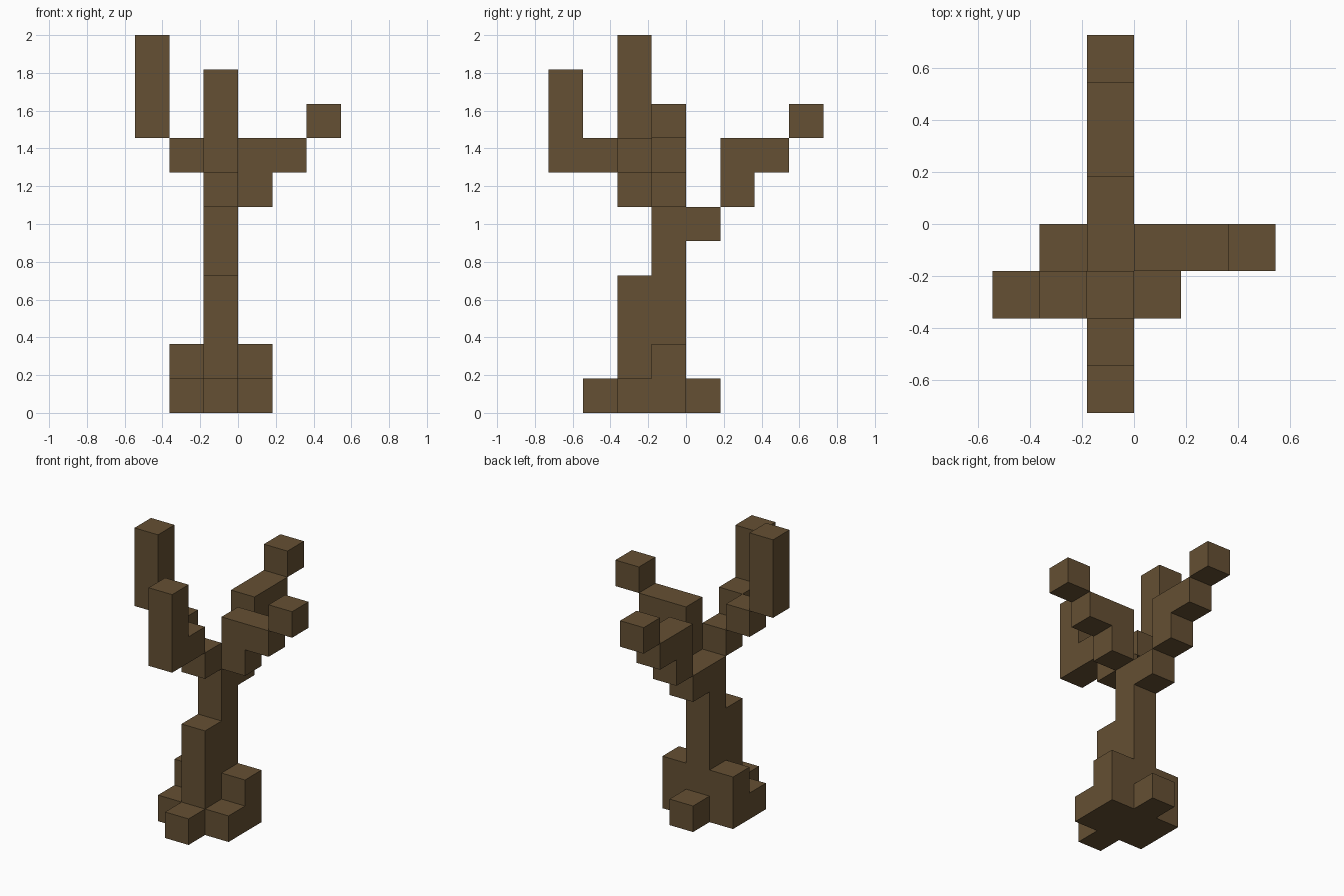
import bpy, bmesh
from mathutils import Vector
from itertools import product

cube = bpy.data.objects.get("Cube")
if cube:
    bpy.data.objects.remove(cube, do_unlink=True)

U = 2 / 11  # edge of one block

bark = bpy.data.materials.new("brown_bark")
bark.use_nodes = True
color = (0.130, 0.080, 0.033, 1)
bark.diffuse_color = color
bsdf = bark.node_tree.nodes["Principled BSDF"]
bsdf.inputs["Base Color"].default_value = color
bsdf.inputs["Roughness"].default_value = 0.9

# Each part is a list of blocks: (column x, column y, lowest level, height)
parts = {
    "trunk": [(-1, -1, 0, 6), (-1, -2, 0, 4)],
    "front_root": [(-1, -3, 0, 1)],
    "back_root": [(-1, 0, 0, 1)],
    "left_roots": [(0, -1, 0, 2), (0, -2, 0, 1)],
    "right_roots": [(-2, -1, 0, 2), (-2, -2, 0, 1)],
    "front_branch": [(-1, -2, 6, 1), (-1, -3, 7, 1), (-1, -4, 7, 3)],
    "right_branch": [(-2, -2, 7, 1), (-3, -2, 8, 3)],
    "left_branch": [(0, -1, 6, 2), (1, -1, 7, 1), (2, -1, 8, 1)],
    "back_branch": [(-1, 0, 5, 1), (-1, 1, 6, 2), (-1, 2, 7, 1), (-1, 3, 8, 1)],
}


def cells_of(blocks):
    return {(x, y, z + i) for x, y, z, height in blocks for i in range(height)}


filled = set().union(*(cells_of(blocks) for blocks in parts.values()))


def build_part(name, blocks):
    """Make the outer skin of the blocks, leaving out faces between neighbours."""
    bm = bmesh.new()
    for cell in sorted(cells_of(blocks)):
        center = Vector(cell) + Vector((0.5, 0.5, 0.5))
        for axis, sign in product(range(3), (-1, 1)):
            normal = Vector((0, 0, 0))
            normal[axis] = sign
            if tuple(int(c + n) for c, n in zip(cell, normal)) in filled:
                continue
            side = Vector((0, 0, 0))
            side[(axis + 1) % 3] = 1
            up = normal.cross(side)
            corners = (-side - up, side - up, side + up, up - side)
            bm.faces.new([bm.verts.new((center + (normal + c) / 2) * U) for c in corners])
    bmesh.ops.remove_doubles(bm, verts=bm.verts, dist=0.001)
    bmesh.ops.dissolve_limit(bm, angle_limit=0.02, verts=bm.verts, edges=bm.edges)
    mesh = bpy.data.meshes.new(name)
    bm.to_mesh(mesh)
    bm.free()
    mesh.materials.append(bark)
    bpy.context.collection.objects.link(bpy.data.objects.new(name, mesh))


for part_name, part_blocks in parts.items():
    build_part(part_name, part_blocks)
